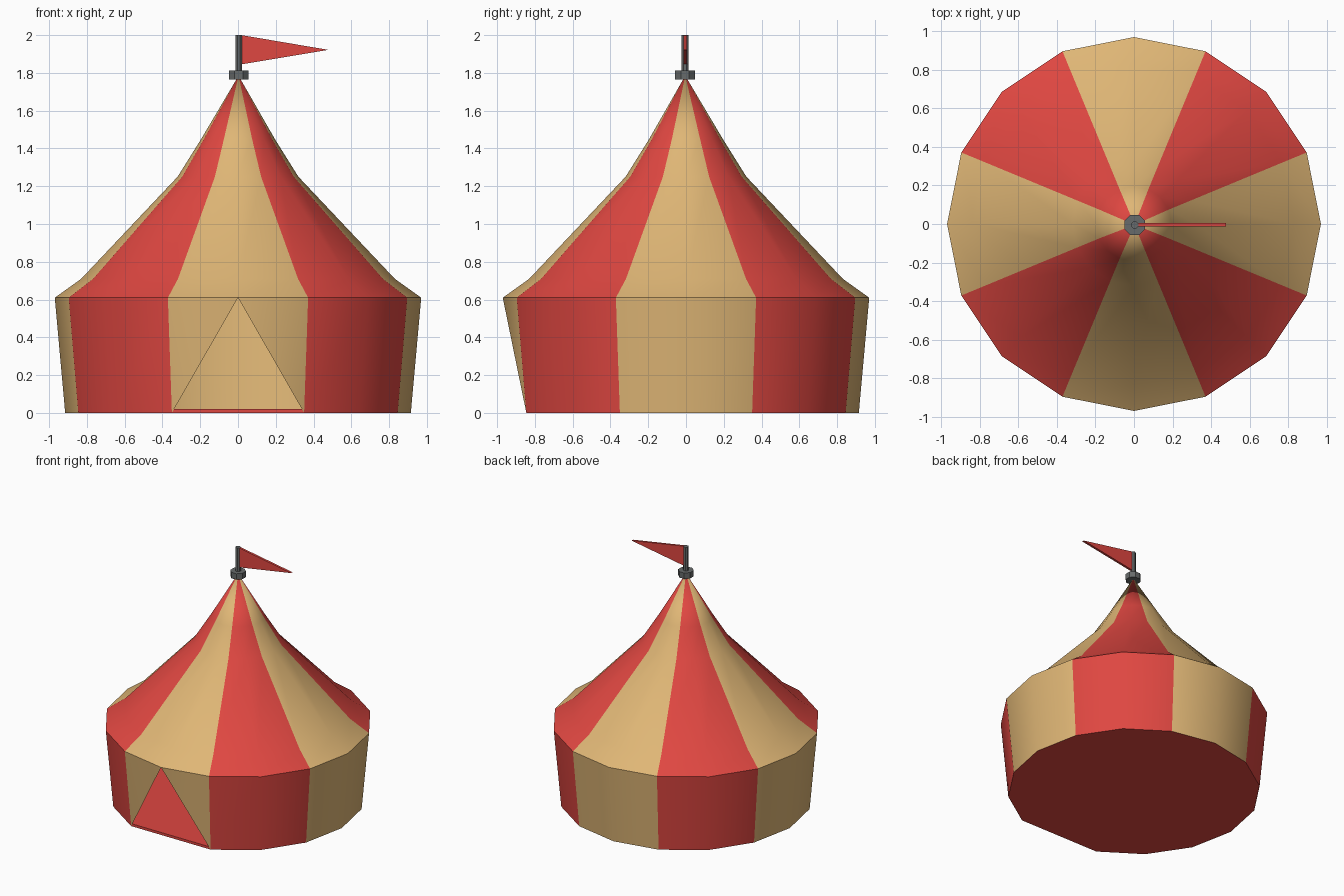
import bpy, bmesh, math

if "Cube" in bpy.data.objects:
    bpy.data.objects.remove(bpy.data.objects["Cube"])

N = 16
STEP = 2 * math.pi / N


def material(name, rgb):
    m = bpy.data.materials.new(name)
    m.diffuse_color = (*rgb, 1)
    m.use_nodes = True
    m.node_tree.nodes["Principled BSDF"].inputs["Base Color"].default_value = m.diffuse_color
    return m


TAN = material("tan canvas", (0.74, 0.47, 0.18))
RED = material("red canvas", (0.74, 0.063, 0.053))
GREY = material("grey metal", (0.135, 0.145, 0.145))


def finish(bm, name, mats, smooth=False):
    me = bpy.data.meshes.new(name)
    bm.to_mesh(me)
    bm.free()
    ob = bpy.data.objects.new(name, me)
    bpy.context.collection.objects.link(ob)
    for m in mats:
        me.materials.append(m)
    if smooth:
        bpy.ops.object.select_all(action='DESELECT')
        ob.select_set(True)
        bpy.context.view_layer.objects.active = ob
        bpy.ops.object.shade_smooth_by_angle(angle=math.radians(30))
    return ob


def ring(bm, r, z):
    return [bm.verts.new((r * math.cos(i * STEP), r * math.sin(i * STEP), z))
            for i in range(N)]


def stripe(i):
    # two sides per stripe, alternating tan and red
    return ((i + 1) // 2) % 2


def prism(name, points, axis, lo, hi, mat):
    """Extrude a flat outline along axis 'Y' or 'Z'."""
    bm = bmesh.new()
    place = (lambda a, b: (a, lo, b)) if axis == 'Y' else (lambda a, b: (a, b, lo))
    face = bm.faces.new([bm.verts.new(place(a, b)) for a, b in points])
    out = bmesh.ops.extrude_face_region(bm, geom=[face], use_keep_orig=True)
    shift = (0, hi - lo, 0) if axis == 'Y' else (0, 0, hi - lo)
    bmesh.ops.translate(bm, vec=shift, verts=[
        g for g in out['geom'] if isinstance(g, bmesh.types.BMVert)])
    bmesh.ops.recalc_face_normals(bm, faces=bm.faces)
    return finish(bm, name, [mat])


def polygon(r, n, cx=0.0, cy=0.0, turn=0.0):
    return [(cx + r * math.cos(turn + 2 * math.pi * i / n),
             cy + r * math.sin(turn + 2 * math.pi * i / n)) for i in range(n)]


# Striped wall, with the front two sides folded back into a triangular doorway
bm = bmesh.new()
b, t = ring(bm, 0.915, 0.0), ring(bm, 0.97, 0.61)
for i in range(N):
    j = (i + 1) % N
    corners = [b[i], b[j], t[j], t[i]]
    f = bm.faces.new([v for v in corners if v is not b[12]])
    f.material_index = stripe(i)
bm.verts.remove(b[12])
finish(bm, "tent_wall", [TAN, RED], smooth=True)

# Swooping striped roof
bm = bmesh.new()
rings = [ring(bm, r, z) for r, z in
         ((0.97, 0.61), (0.83, 0.71), (0.32, 1.25), (0.195, 1.45))]
apex = bm.verts.new((0.003, -0.004, 1.785))
for i in range(N):
    j = (i + 1) % N
    for lo, hi in zip(rings, rings[1:]):
        bm.faces.new((lo[i], lo[j], hi[j], hi[i])).material_index = stripe(i)
    bm.faces.new((rings[-1][i], rings[-1][j], apex)).material_index = stripe(i)
finish(bm, "tent_roof", [TAN, RED], smooth=True)

# Floor slab, straight across the doorway
outline = polygon(0.914, N)
outline.pop(12)
prism("tent_floor", outline, 'Z', 0.0, 0.02, RED)

# Collar, pole and pennant
CX, CY = 0.004, -0.005
prism("pole_collar", polygon(0.057, 8, CX, CY, math.pi / 8), 'Z', 1.765, 1.812, GREY)
prism("flag_pole", polygon(0.02, 8, CX, CY, math.pi / 8), 'Z', 1.79, 2.0, GREY)
prism("flag", [(0.018, 1.845), (0.478, 1.922), (0.018, 2.0)], 'Y',
      CY - 0.009, CY + 0.009, RED)
